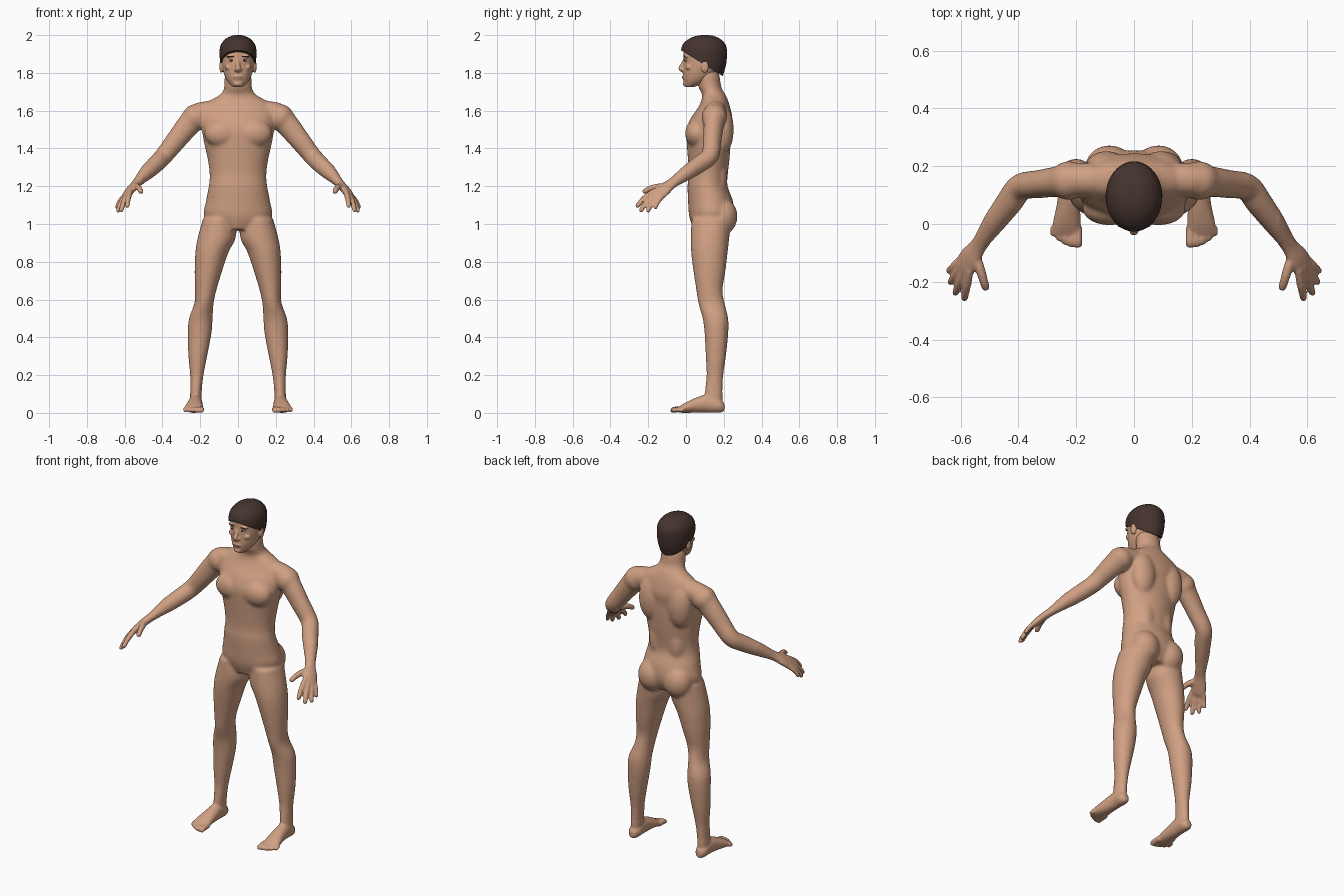
import bpy, bmesh, math
from mathutils import Vector, Matrix

cube = bpy.data.objects.get("Cube")
if cube:
    bpy.data.objects.remove(cube, do_unlink=True)

X, Y, Z = Vector((1, 0, 0)), Vector((0, 1, 0)), Vector((0, 0, 1))


def material(name, rgb):
    m = bpy.data.materials.new(name)
    m.use_nodes = True
    m.diffuse_color = (*rgb, 1)
    node = next(n for n in m.node_tree.nodes if n.type == 'BSDF_PRINCIPLED')
    node.inputs["Base Color"].default_value = (*rgb, 1)
    node.inputs["Roughness"].default_value = 0.7
    return m


SKIN = material("skin", (0.63, 0.35, 0.225))
HAIR = material("dark brown hair", (0.06, 0.034, 0.028))
LIP = material("lip", (0.47, 0.22, 0.15))
WHITE = material("eye white", (0.6, 0.55, 0.5))
IRIS = material("iris", (0.03, 0.018, 0.012))


def resample(rows, steps=4):
    """Catmull-Rom interpolation of section rows."""
    out = []
    for i in range(len(rows) - 1):
        a, b, c, d = (rows[max(0, min(len(rows) - 1, i + k))] for k in (-1, 0, 1, 2))
        for s in range(steps):
            t = s / steps
            out.append([0.5 * (2 * q + (r - p) * t + (2 * p - 5 * q + 4 * r - w) * t * t
                               + (3 * q - p - 3 * r + w) * t ** 3)
                        for p, q, r, w in zip(a, b, c, d)])
    return out + [list(rows[-1])]


def loft(bm, rows, hint=X, tangent=None, sides=28, mirror=False):
    """Skin ellipses (x, y, z, radius along hint, other radius) into a closed tube."""
    rows = resample(rows)
    pts = [Vector(r[:3]) for r in rows]
    for sign in ((1, -1) if mirror else (1,)):
        rings = []
        for i, r in enumerate(rows):
            t = tangent or (pts[min(i + 1, len(pts) - 1)] - pts[max(i - 1, 0)]).normalized()
            u = (hint - t * hint.dot(t)).normalized()
            v = t.cross(u)
            ring = []
            for k in range(sides):
                a = math.tau * k / sides
                p = pts[i] + u * r[3] * math.cos(a) + v * r[4] * math.sin(a)
                ring.append(bm.verts.new((p.x * sign, p.y, p.z)))
            rings.append(ring)
        for lo, hi in zip(rings, rings[1:]):
            for k in range(sides):
                n = (k + 1) % sides
                bm.faces.new((lo[k], lo[n], hi[n], hi[k]))
        bm.faces.new(rings[0][::-1])
        bm.faces.new(rings[-1])


def ball(bm, centre, radii, mirror=False):
    for sign in ((1, -1) if mirror else (1,)):
        c = Vector((centre[0] * sign, centre[1], centre[2]))
        bmesh.ops.create_uvsphere(bm, u_segments=24, v_segments=14, radius=1,
                                  matrix=Matrix.Translation(c) @ Matrix.Diagonal((*radii, 1)))


def finish(bm, name, mat):
    bmesh.ops.recalc_face_normals(bm, faces=bm.faces)
    me = bpy.data.meshes.new(name)
    bm.to_mesh(me)
    bm.free()
    ob = bpy.data.objects.new(name, me)
    bpy.context.collection.objects.link(ob)
    me.materials.append(mat)
    bpy.ops.object.select_all(action='DESELECT')
    ob.select_set(True)
    bpy.context.view_layer.objects.active = ob
    bpy.ops.object.shade_smooth()
    return ob


def apply_modifier(ob, kind, **settings):
    mod = ob.modifiers.new(kind.lower(), kind)
    for key, value in settings.items():
        setattr(mod, key, value)
    bpy.ops.object.modifier_apply(modifier=mod.name)


def fuse(ob, voxel, smooth):
    apply_modifier(ob, 'REMESH', mode='VOXEL', voxel_size=voxel, use_smooth_shade=True)
    apply_modifier(ob, 'SMOOTH', factor=0.5, iterations=smooth)


# Torso and neck
bm = bmesh.new()
torso = [(.13, .97, .10, .09), (.135, 1.04, .178, .118), (.13, 1.12, .17, .119),
         (.114, 1.2, .155, .106), (.117, 1.26, .15, .104), (.12, 1.34, .16, .11),
         (.12, 1.43, .18, .116), (.12, 1.5, .192, .117), (.135, 1.56, .198, .11),
         (.148, 1.61, .19, .088), (.152, 1.65, .155, .072), (.147, 1.685, .095, .062),
         (.128, 1.72, .074, .06), (.118, 1.78, .07, .06), (.112, 1.82, .062, .055)]
loft(bm, [(0, *r) for r in torso], tangent=Z, sides=40)
# Chest, shoulder blades, shoulders and hips
ball(bm, (.085, .055, 1.48), (.095, .06, .075), True)
ball(bm, (.095, .195, 1.5), (.075, .058, .13), True)
ball(bm, (.06, .175, 1.25), (.055, .045, .12), True)
ball(bm, (.225, .15, 1.565), (.07, .068, .07), True)
ball(bm, (.085, .195, 1.04), (.085, .078, .095), True)

# Legs
leg = [(.1, .135, 1.03, .085, .105), (.112, .127, .93, .101, .103),
       (.138, .124, .85, .088, .097), (.157, .124, .75, .073, .085),
       (.171, .124, .65, .057, .07), (.18, .135, .58, .051, .07),
       (.197, .156, .5, .063, .068), (.203, .161, .42, .063, .063),
       (.213, .158, .3, .05, .054), (.218, .153, .2, .036, .045),
       (.222, .147, .12, .031, .047), (.225, .147, .04, .03, .045)]
loft(bm, leg, tangent=Z, mirror=True)

# Feet and toes
foot = [(.225, .203, .03, .018, .022), (.225, .175, .038, .034, .037),
        (.225, .12, .05, .036, .049), (.228, .06, .042, .041, .041),
        (.233, 0, .028, .049, .028), (.234, -.035, .018, .048, .017)]
loft(bm, foot, tangent=-Y, mirror=True)
for i in range(5):
    x, tip, r = .195 + .021 * i, -.082 + .0025 * i * i, .016 - .001 * i
    loft(bm, [(x, -.01, .02, r, r), (x, tip + .025, .018, r, r),
              (x, tip + .008, .014, r, r * .9), (x, tip, .013, r * .6, r * .5)],
         tangent=-Y, sides=14, mirror=True)

# Arms running on into the palms
across = Vector((.4, .9, -.2))
arm = [(.12, .155, 1.605, .055, .05), (.21, .152, 1.575, .06, .066),
       (.27, .146, 1.515, .053, .062), (.33, .138, 1.44, .049, .055),
       (.392, .128, 1.362, .047, .049), (.43, .078, 1.322, .047, .047),
       (.48, .01, 1.275, .04, .041), (.535, -.07, 1.218, .03, .024),
       (.565, -.115, 1.185, .042, .022), (.588, -.15, 1.155, .043, .019),
       (.596, -.163, 1.144, .035, .014)]
loft(bm, arm, hint=across, mirror=True)

# Fingers and thumb: knuckle, tip, radius
fingers = [((.572, -.18, 1.162), (.588, -.263, 1.088), .0135),
           ((.588, -.167, 1.152), (.62, -.243, 1.064), .0138),
           ((.6, -.15, 1.143), (.638, -.205, 1.062), .0132),
           ((.607, -.128, 1.138), (.644, -.165, 1.08), .012),
           ((.542, -.125, 1.195), (.511, -.228, 1.166), .0155)]
for base, tip, r in fingers:
    a, b = Vector(base), Vector(tip)
    rows = []
    for f, scale in ((-.25, 1), (.3, 1.1), (.65, 1), (.92, .9), (1, .5)):
        bend = Z * .012 * math.sin(math.pi * max(f, 0))
        rows.append((*(a.lerp(b, f) + bend), r * scale, r * scale))
    loft(bm, rows, hint=across if r < .015 else X, sides=14, mirror=True)

body = finish(bm, "body", SKIN)
fuse(body, .006, 4)
# Blend the muscle groups, keeping hands and feet crisp
group = body.vertex_groups.new(name="broad_forms")
group.add([v.index for v in body.data.vertices
           if abs(v.co.x) < .5 and .1 < v.co.z < 1.72], 1, 'REPLACE')
apply_modifier(body, 'SMOOTH', factor=0.5, iterations=25, vertex_group="broad_forms")

# Head with nose, brow, cheeks, chin and ears
bm = bmesh.new()
skull = [(.02, 1.725, .026, .022), (.046, 1.748, .05, .057), (.068, 1.78, .069, .084),
         (.083, 1.82, .081, .097), (.091, 1.87, .087, .104), (.095, 1.92, .088, .105),
         (.095, 1.96, .072, .085), (.098, 1.985, .04, .05)]
loft(bm, [(0, *r) for r in skull], tangent=Z, sides=36)
loft(bm, [(0, -.006, 1.875, .01, .008), (0, -.018, 1.845, .011, .01),
          (0, -.028, 1.823, .015, .012), (0, -.014, 1.808, .014, .008)], sides=16)
ball(bm, (.012, -.014, 1.817), (.011, .011, .009), True)
ball(bm, (.036, .003, 1.888), (.028, .014, .009), True)
ball(bm, (.045, .018, 1.83), (.025, .02, .018), True)
ball(bm, (0, -.001, 1.742), (.023, .016, .014))
ball(bm, (0, -.007, 1.777), (.028, .013, .016))
ball(bm, (.088, .1, 1.833), (.011, .021, .033), True)
fuse(finish(bm, "head", SKIN), .004, 4)

# Hair cap, cut along a sloping hairline
bm = bmesh.new()
cap = [(.105, 1.76, .066, .08), (.1, 1.8, .08, .1), (.096, 1.85, .093, .117),
       (.095, 1.91, .098, .122), (.096, 1.95, .09, .113), (.098, 1.98, .066, .083),
       (.1, 1.996, .034, .045), (.1, 2.0, .01, .014)]
loft(bm, [(0, *r) for r in cap], tangent=Z, sides=40)
cut = bmesh.ops.bisect_plane(bm, geom=bm.verts[:] + bm.edges[:] + bm.faces[:],
                             plane_co=(0, -.03, 1.922), plane_no=(0, .62, 1), clear_inner=True)
rim = [e for e in cut["geom_cut"] if isinstance(e, bmesh.types.BMEdge)]
bmesh.ops.edgeloop_fill(bm, edges=rim)
finish(bm, "hair", HAIR)
bpy.ops.object.shade_smooth_by_angle(angle=math.radians(50))

# Eyes, brows and lips
details = [("eyes", (.035, .002, 1.866), (.014, .011, .006), WHITE, True),
           ("irises", (.034, -.004, 1.866), (.0055, .007, .0055), IRIS, True),
           ("eyebrows", (.037, -.004, 1.887), (.021, .009, .0035), HAIR, True),
           ("lips", (0, -.013, 1.777), (.022, .008, .007), LIP, False)]
for name, centre, radii, mat, mirror in details:
    bm = bmesh.new()
    ball(bm, centre, radii, mirror)
    finish(bm, name, mat)
